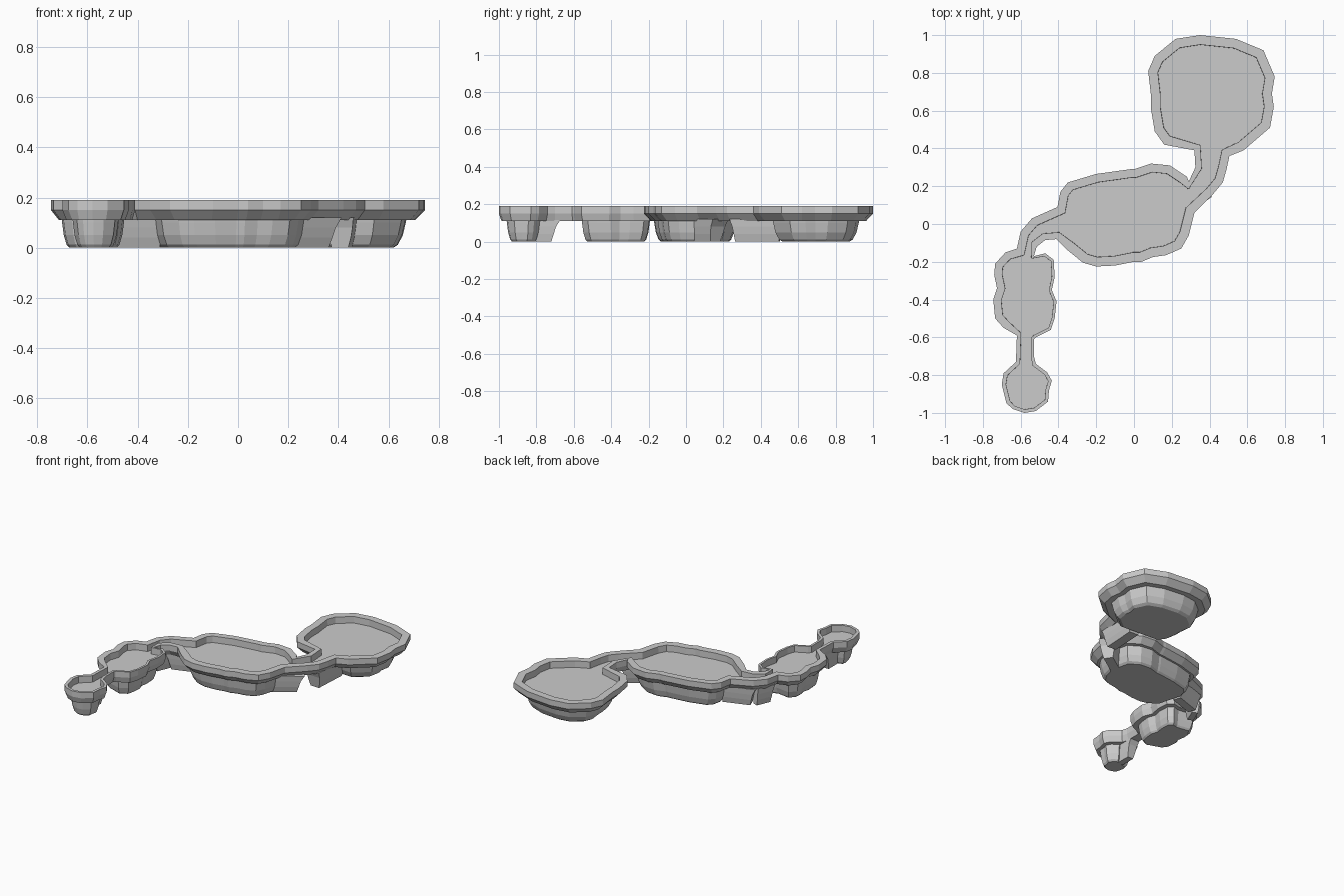
import bpy, bmesh
from mathutils import Vector

if "Cube" in bpy.data.objects:
    bpy.data.objects.remove(bpy.data.objects["Cube"])

# Outline pieces, walked anticlockwise: up the right side, down the left side
pond_r = [(-.64, -.98), (-.58, -1), (-.52, -.99), (-.455, -.94), (-.45, -.88), (-.435, -.83),
          (-.46, -.785), (-.52, -.74)]
neck_r = [(-.53, -.70), (-.53, -.61)]
third_r = [(-.52, -.60), (-.44, -.56), (-.42, -.50), (-.41, -.41), (-.435, -.35), (-.42, -.28),
           (-.425, -.19), (-.47, -.155), (-.53, -.17)]
west_r = [(-.515, -.12), (-.47, -.085), (-.41, -.08)]
main_r = [(-.35, -.14), (-.27, -.205), (-.2, -.225), (-.1, -.22), (0, -.2), (.04, -.2),
          (.1, -.175), (.17, -.165), (.25, -.13), (.29, -.06), (.32, .06)]
east_r = [(.42, .16), (.47, .22), (.49, .29), (.505, .36)]
upper = [(.58, .39), (.72, .51), (.74, .62), (.73, .69), (.745, .78), (.685, .92), (.54, .98),
         (.35, 1), (.22, .98), (.11, .89), (.075, .81), (.09, .68), (.09, .61), (.11, .49),
         (.16, .42)]
east_l = [(.32, .39), (.325, .30), (.29, .225)]
main_l = [(.28, .25), (.19, .31), (.09, .32), (0, .29), (-.02, .29), (-.2, .265), (-.35, .22),
          (-.39, .17), (-.405, .09)]
west_l = [(-.54, .03), (-.6, -.04), (-.62, -.13)]
third_l = [(-.68, -.15), (-.735, -.21), (-.74, -.27), (-.725, -.34), (-.745, -.40),
           (-.735, -.50), (-.69, -.55)]
neck_l = [(-.62, -.59), (-.625, -.73)]
pond_l = [(-.69, -.79), (-.70, -.85), (-.675, -.95)]

# Rim width for each outline piece
pieces = [(pond_r, .018), (neck_r, .016), (third_r, .015), (west_r, .035), (main_r, .05),
          (east_r, .045), (upper, .05), (east_l, .033), (main_l, .045), (west_l, .045),
          (third_l, .042), (neck_l, .022), (pond_l, .022)]
outline = [Vector(p) for pts, w in pieces for p in pts]
widths = [w for pts, w in pieces for p in pts]


def inset(factor):
    """Mitred inward offset of the whole outline."""
    out = []
    for i, p in enumerate(outline):
        a = (p - outline[i - 1]).normalized()
        b = (outline[(i + 1) % len(outline)] - p).normalized()
        n = Vector((-a.y, a.x)) + Vector((-b.y, b.x))
        n.normalize()
        miter = 1 / max(.8, n.dot(Vector((-a.y, a.x))))
        out.append(p + n * widths[i] * factor * miter)
    return out


def loft(name, rings):
    """Closed skin through (z, points) rings, capped at both ends."""
    bm = bmesh.new()
    loops = [[bm.verts.new((p[0], p[1], z)) for p in pts] for z, pts in rings]
    n = len(loops[0])
    for lo, hi in zip(loops, loops[1:]):
        for i in range(n):
            j = (i + 1) % n
            bm.faces.new((lo[i], lo[j], hi[j], hi[i]))
    bm.faces.new(loops[0][::-1])
    bm.faces.new(loops[-1])
    me = bpy.data.meshes.new(name)
    bm.to_mesh(me)
    bm.free()
    ob = bpy.data.objects.new(name, me)
    bpy.context.collection.objects.link(ob)
    return ob


def shrink(pts, d):
    """Scale a basin outline inward by about d on every side."""
    xs, ys = zip(*pts)
    cx, cy = (max(xs) + min(xs)) / 2, (max(ys) + min(ys)) / 2
    sx, sy = 1 - 2 * d / (max(xs) - min(xs)), 1 - 2 * d / (max(ys) - min(ys))
    return [(cx + (x - cx) * sx, cy + (y - cy) * sy) for x, y in pts]


# Continuous tray: sloped underside, upright rim and sunken floor
loft("rimmed_tray", [(.11, inset(.75)), (.15, outline), (.19, outline),
                     (.19, inset(1)), (.145, inset(1.02))])

# Rounded basin below each pool
profile = [(0, .14), (.012, .12), (.05, .098), (.10, .085), (.125, .08)]
for name, pts, m in [("pond_basin", pond_r + pond_l, .5), ("third_basin", third_r + third_l, .52),
                     ("main_basin", main_r + main_l, .65), ("upper_basin", upper, .9)]:
    loft(name, [(z, shrink(pts, d * m)) for z, d in profile])


def stub(name, a, b, half, pull):
    """Tapered support under a channel; its free end b arches back toward a."""
    a, b = Vector(a), Vector(b)
    t = (b - a).normalized()
    s = Vector((-t.y, t.x))
    rings = []
    for z, k, w in [(0, pull, .6), (.04, pull * .75, .8), (.08, pull * .5, .92), (.12, 0, 1)]:
        e = b - t * k
        rings.append((z, [a - s * half * w, e - s * half * w, e + s * half * w, a + s * half * w]))
    loft(name, rings)


# Channel supports, leaving arched gaps between the basins
stub("neck_support", (-.575, -.82), (-.575, -.67), .035, .05)
stub("west_support_upper", (-.32, .04), (-.53, -.03), .045, .04)
stub("west_support_lower", (-.52, -.02), (-.57, -.14), .032, .03)
stub("east_support_lower", (.2, .06), (.385, .185), .05, .05)
stub("east_support_upper", (.42, .5), (.405, .235), .055, .03)
